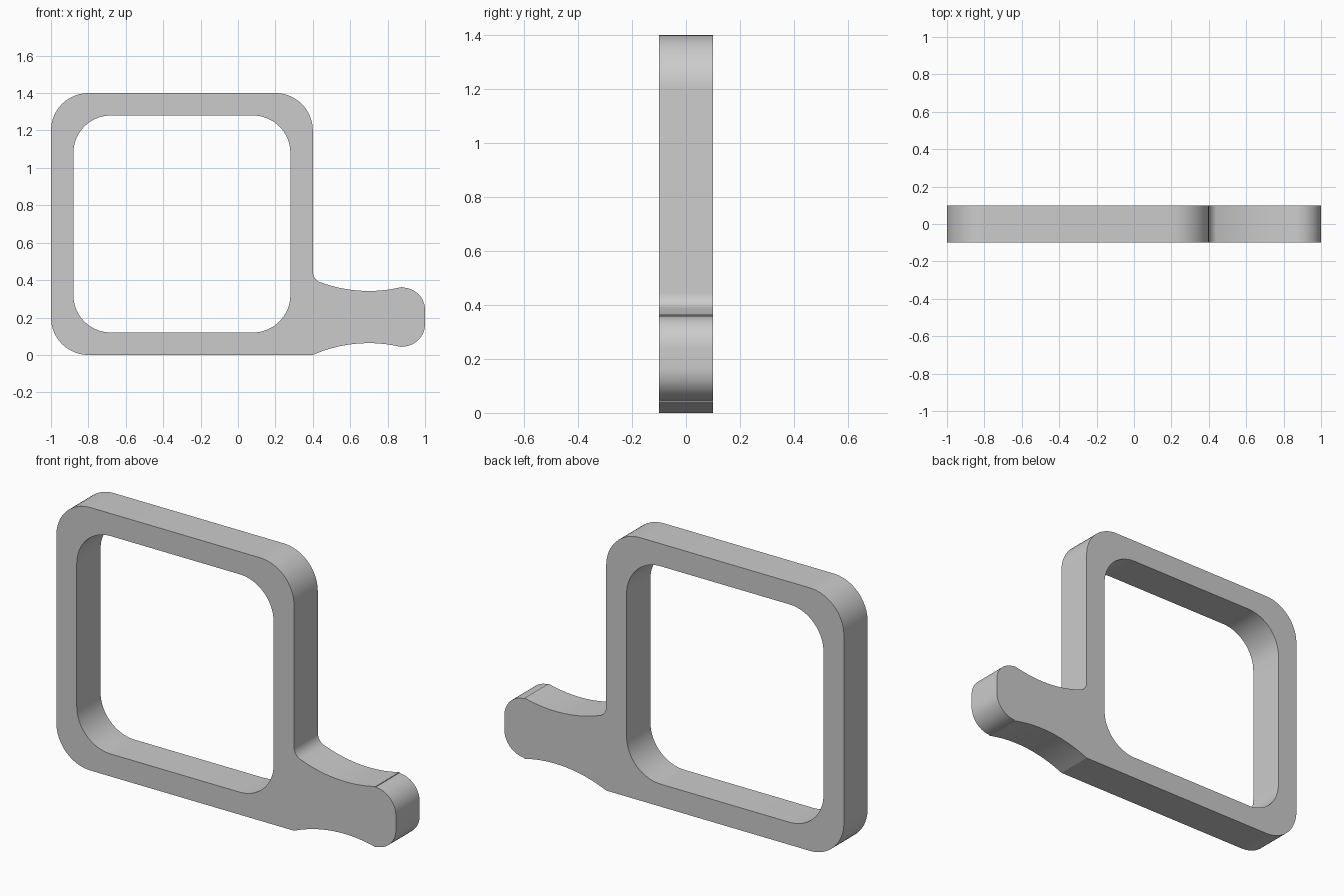
import bpy
import bmesh
from math import cos, sin, radians, pi

cube = bpy.data.objects.get("Cube")
if cube:
    bpy.data.objects.remove(cube, do_unlink=True)


def arc(cx, cz, r, start, end, steps=16):
    """Points on a circle arc, angles in degrees."""
    angles = [radians(start + (end - start) * i / steps) for i in range(steps + 1)]
    return [(cx + r * cos(a), cz + r * sin(a)) for a in angles]


def add_loop(curve, points):
    """Closed outline, skipping coincident neighbours."""
    clean = []
    for p in points:
        if not clean or abs(p[0] - clean[-1][0]) + abs(p[1] - clean[-1][1]) > 0.002:
            clean.append(p)
    spline = curve.splines.new('POLY')
    spline.points.add(len(clean) - 1)
    for point, (x, z) in zip(spline.points, clean):
        point.co = (x, z, 0, 1)
    spline.use_cyclic_u = True


# Outer outline: concave handle, rounded tip, fillet, then the frame corners
outer = (arc(0.70, -0.683, 0.746, 113.7, 76)
         + arc(0.88, 0.165, 0.12, -90, 0)
         + arc(0.88, 0.24, 0.12, 0, 90)
         + arc(0.70, 1.088, 0.746, 284, 249.5)
         + arc(0.46, 0.445, 0.06, 249.5, 180, 10)
         + arc(0.2, 1.2, 0.2, 0, 90)
         + arc(-0.8, 1.2, 0.2, 90, 180)
         + arc(-0.8, 0.2, 0.2, 180, 270))

# Window outline: rounded square
inner = []
for i, (cx, cz) in enumerate([(0.08, 1.08), (-0.68, 1.08), (-0.68, 0.32), (0.08, 0.32)]):
    inner += arc(cx, cz, 0.2, 90 * i, 90 * i + 90)

# Extruded flat plate with the window as a hole
curve = bpy.data.curves.new("frame_with_handle", 'CURVE')
curve.dimensions = '2D'
curve.fill_mode = 'BOTH'
curve.extrude = 0.1
add_loop(curve, outer)
add_loop(curve, inner)
frame = bpy.data.objects.new("frame_with_handle", curve)
frame.rotation_euler.x = pi / 2
bpy.context.collection.objects.link(frame)

bpy.ops.object.select_all(action='DESELECT')
frame.select_set(True)
bpy.context.view_layer.objects.active = frame
bpy.ops.object.convert(target='MESH')
frame = bpy.context.object
bpy.ops.object.transform_apply(location=False, rotation=True, scale=False)

# Weld caps to the walls
bm = bmesh.new()
bm.from_mesh(frame.data)
bmesh.ops.remove_doubles(bm, verts=bm.verts, dist=0.0005)
bmesh.ops.recalc_face_normals(bm, faces=bm.faces)
bm.to_mesh(frame.data)
bm.free()
bpy.ops.object.shade_smooth_by_angle(angle=radians(12))

# Plain grey material
grey = bpy.data.materials.new("light_grey")
grey.use_nodes = True
colour = (0.6, 0.6, 0.6, 1)
grey.diffuse_color = colour
grey.node_tree.nodes["Principled BSDF"].inputs["Base Color"].default_value = colour
frame.data.materials.clear()
frame.data.materials.append(grey)
